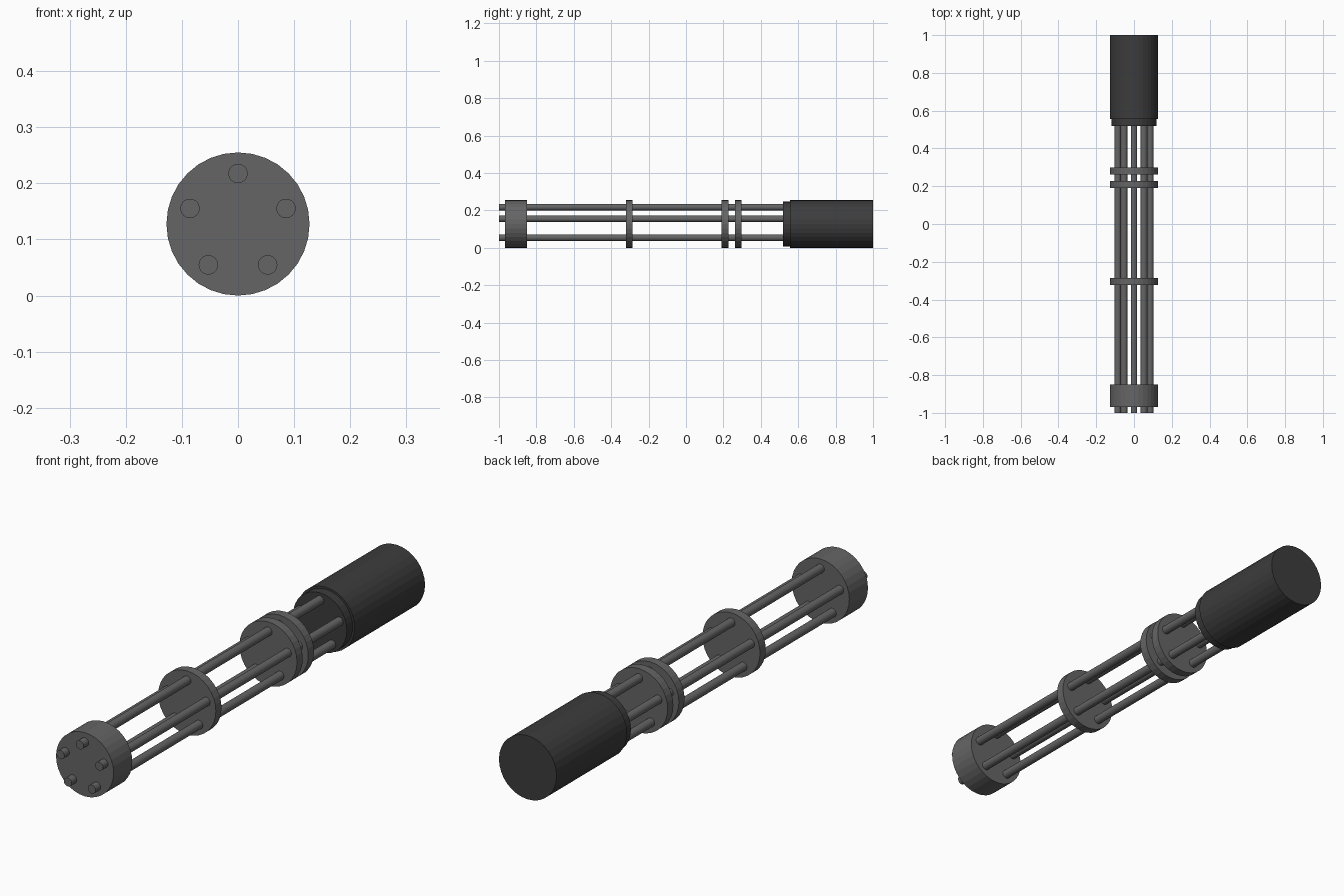
import bpy, math

if "Cube" in bpy.data.objects:
    bpy.data.objects.remove(bpy.data.objects["Cube"])

AXIS_Z = 0.1275
R = 0.1275


def material(name, v):
    m = bpy.data.materials.new(name)
    m.diffuse_color = (v, v, v, 1)
    m.use_nodes = True
    m.node_tree.nodes["Principled BSDF"].inputs["Base Color"].default_value = m.diffuse_color
    return m


steel = material("steel", 0.13)
dark = material("dark_steel", 0.045)


def rod(name, radius, y0, y1, mat, x=0.0, z=AXIS_Z, sides=32):
    """Capped cylinder lying along y from y0 to y1."""
    bpy.ops.mesh.primitive_cylinder_add(
        vertices=sides, radius=radius, depth=y1 - y0,
        location=(x, (y0 + y1) / 2, z), rotation=(math.pi / 2, 0, 0))
    ob = bpy.context.object
    ob.name = name
    ob.data.materials.append(mat)
    return ob


# Rear housing and its stepped collar
rod("rear_housing", R, 0.555, 1.0, dark)
rod("housing_collar", 0.119, 0.518, 0.56, dark)

# Muzzle clamp and the three support discs
rod("muzzle_clamp", R, -0.968, -0.85, steel)
for i, y0 in enumerate((-0.322, 0.191, 0.262)):
    rod(f"support_disc_{i + 1}", R, y0, y0 + 0.036, steel)

# Ring of five barrels, one at the top
for i in range(5):
    a = math.tau * i / 5
    rod(f"barrel_{i + 1}", 0.0172, -1.0, 0.555, steel,
        0.09 * math.sin(a), AXIS_Z + 0.09 * math.cos(a))
